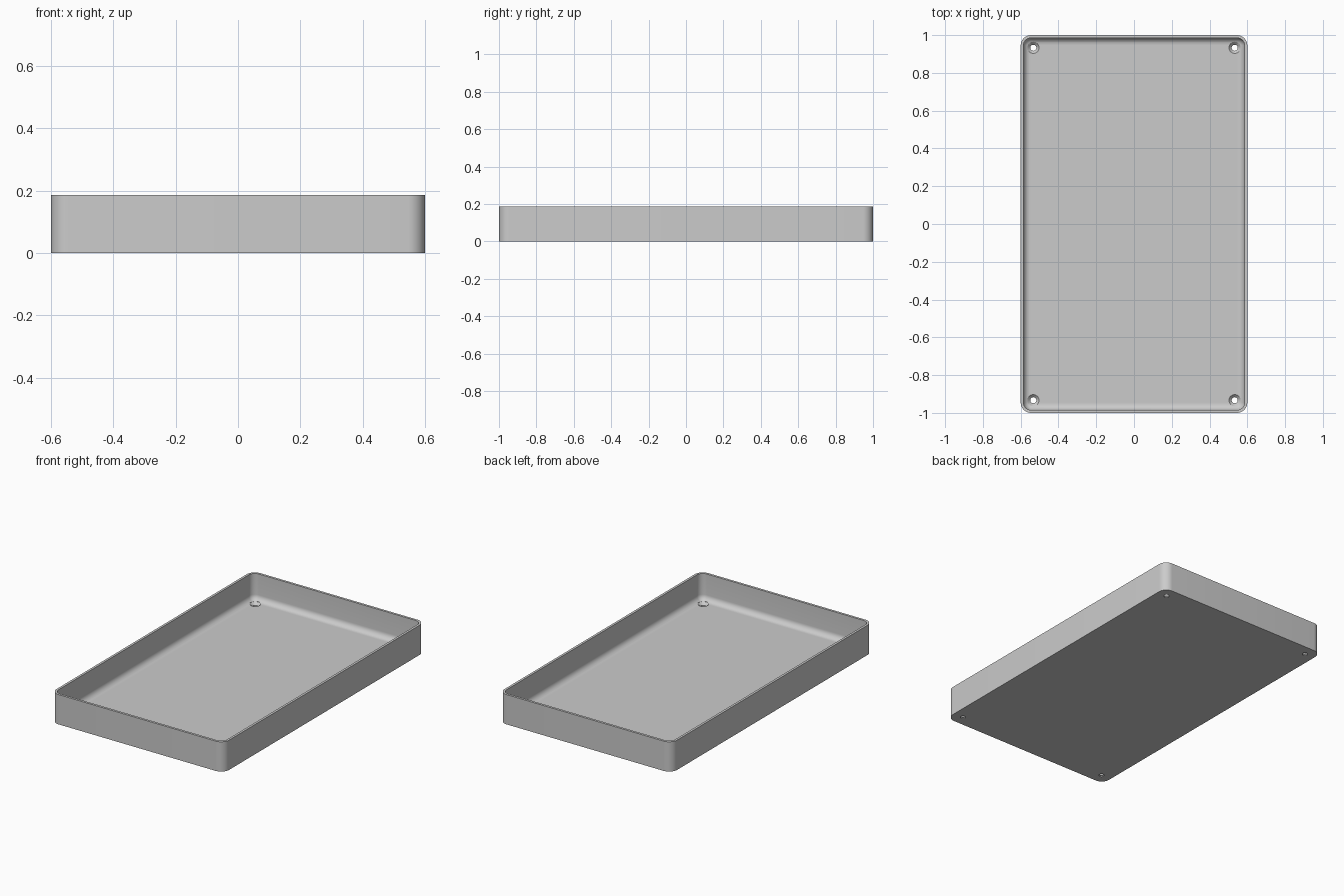
import bpy, bmesh, math
from mathutils import Vector

old = bpy.data.objects.get("Cube")
if old:
    bpy.data.objects.remove(old, do_unlink=True)

HALF_X, HALF_Y, HEIGHT = 0.6, 1.0, 0.187
WALL, FLOOR, CORNER, FILLET = 0.015, 0.02, 0.055, 0.036
HOLE_X, HOLE_Y = 0.533, 0.933

# Plain grey material
grey = bpy.data.materials.new("plain_grey")
grey.use_nodes = True
grey.diffuse_color = (0.6, 0.6, 0.6, 1)
grey.node_tree.nodes["Principled BSDF"].inputs["Base Color"].default_value = grey.diffuse_color


def make_object(name, bm):
    bmesh.ops.recalc_face_normals(bm, faces=bm.faces)
    mesh = bpy.data.meshes.new(name)
    bm.to_mesh(mesh)
    bm.free()
    mesh.materials.append(grey)
    obj = bpy.data.objects.new(name, mesh)
    bpy.context.collection.objects.link(obj)
    return obj


def rounded_ring(bm, inset, z, steps=10):
    """Rounded rectangle, offset inward from the outer wall."""
    radius = max(CORNER - inset, 0.004)
    cx, cy = HALF_X - inset - radius, HALF_Y - inset - radius
    ring = []
    for i, (sx, sy) in enumerate([(1, 1), (-1, 1), (-1, -1), (1, -1)]):
        for k in range(steps + 1):
            a = (i + k / steps) * math.pi / 2
            ring.append(bm.verts.new((sx * cx + radius * math.cos(a),
                                      sy * cy + radius * math.sin(a), z)))
    return ring


def loft(bm, rings):
    """Bridge successive rings and cap both ends."""
    for a, b in zip(rings, rings[1:]):
        n = len(a)
        for i in range(n):
            j = (i + 1) % n
            bm.faces.new((a[i], a[j], b[j], b[i]))
    bm.faces.new(rings[0])
    bm.faces.new(rings[-1])


# Tray: outer wall, rim, inner wall, filleted floor
profile = [(0, 0), (0, HEIGHT), (WALL, HEIGHT)]
for k in range(9):
    a = k / 8 * math.pi / 2
    profile.append((WALL + FILLET * (1 - math.cos(a)),
                    FLOOR + FILLET * (1 - math.sin(a))))
bm = bmesh.new()
loft(bm, [rounded_ring(bm, inset, z) for inset, z in profile])
tray = make_object("tray", bm)

# Countersunk screw hole cutters, one per corner
bm = bmesh.new()
cutter_profile = [(0.016, -0.05), (0.016, 0.006), (0.032, 0.022), (0.032, 0.08)]
for sx in (-1, 1):
    for sy in (-1, 1):
        rings = []
        for r, z in cutter_profile:
            rings.append([bm.verts.new((sx * HOLE_X + r * math.cos(t * math.tau / 32),
                                        sy * HOLE_Y + r * math.sin(t * math.tau / 32), z))
                          for t in range(32)])
        loft(bm, rings)
cutter = make_object("screw_hole_cutter", bm)
cutter.hide_render = True

cut = tray.modifiers.new("screw_holes", "BOOLEAN")
cut.operation = "DIFFERENCE"
cut.solver = "EXACT"
cut.object = cutter
bpy.context.view_layer.objects.active = tray
tray.select_set(True)
bpy.ops.object.modifier_apply(modifier=cut.name)
bpy.data.objects.remove(cutter, do_unlink=True)

bpy.ops.object.shade_smooth_by_angle(angle=math.radians(30))
